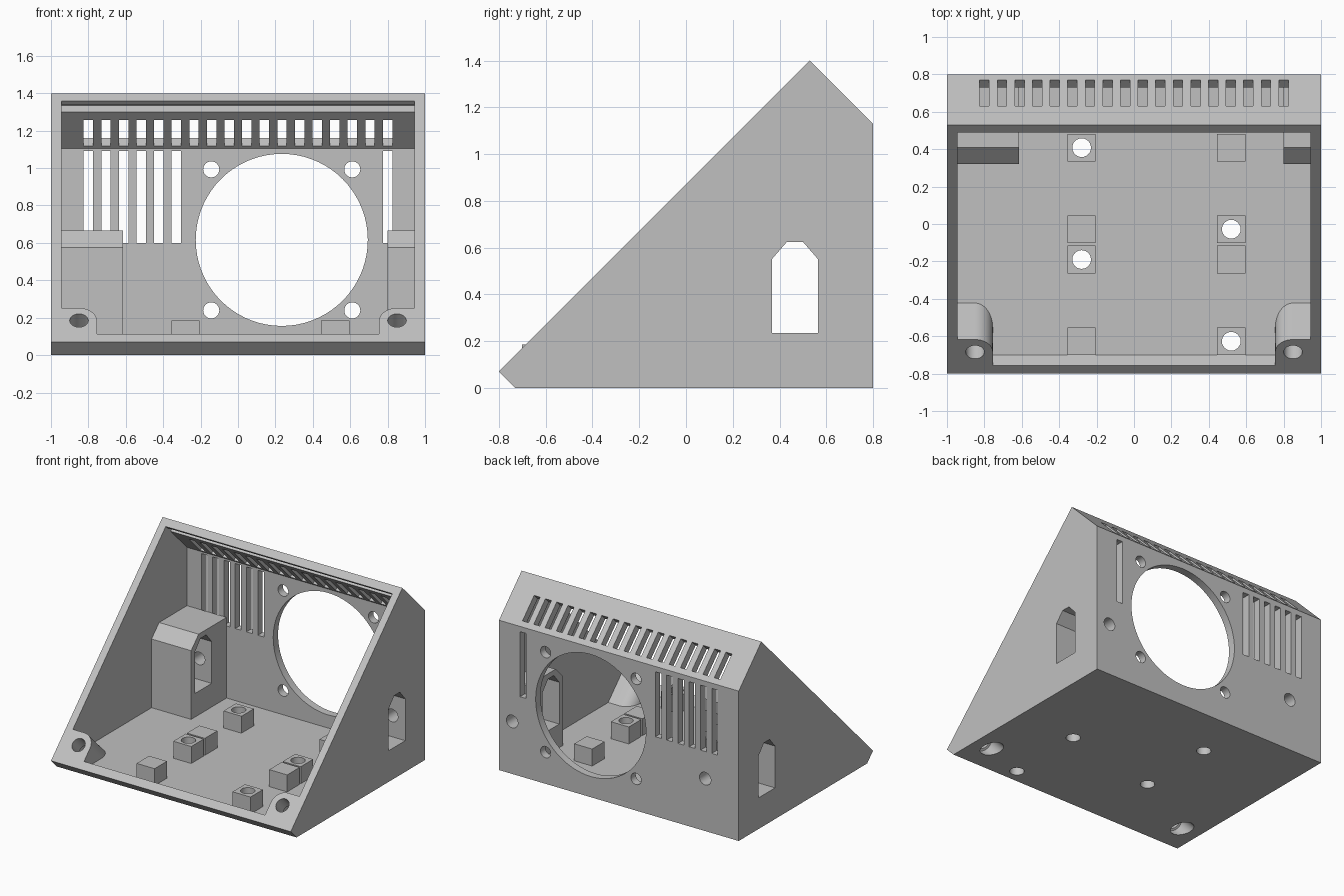
import bpy, bmesh, math
from mathutils import Vector

old = bpy.data.objects.get("Cube")
if old:
    bpy.data.objects.remove(old, do_unlink=True)

X, Y, Z = Vector((1, 0, 0)), Vector((0, 1, 0)), Vector((0, 0, 1))
UP_SLOPE = Vector((0, 1, 1)).normalized()    # along the open front
INTO = Vector((0, 1, -1)).normalized()       # square to the open front
WALL, FLOOR, BACK = 0.945, 0.057, 0.742

grey = bpy.data.materials.new("light_grey_plastic")
grey.use_nodes = True
grey.diffuse_color = (0.53, 0.53, 0.53, 1)
grey.node_tree.nodes["Principled BSDF"].inputs["Base Color"].default_value = grey.diffuse_color


def group(name):
    coll = bpy.data.collections.new(name)
    bpy.context.scene.collection.children.link(coll)
    return coll


def solid(name, coll, pts, u, v, w, lo, hi, origin=(0, 0, 0)):
    """Extrude the profile pts (in axes u, v) along w from lo to hi."""
    o = Vector(origin)
    bm = bmesh.new()
    rings = [[bm.verts.new(o + u * a + v * b + w * d) for a, b in pts] for d in (lo, hi)]
    bm.faces.new(rings[0])
    bm.faces.new(rings[1])
    n = len(pts)
    for i in range(n):
        j = (i + 1) % n
        bm.faces.new((rings[0][i], rings[0][j], rings[1][j], rings[1][i]))
    bmesh.ops.recalc_face_normals(bm, faces=bm.faces)
    me = bpy.data.meshes.new(name)
    bm.to_mesh(me)
    bm.free()
    me.materials.append(grey)
    ob = bpy.data.objects.new(name, me)
    coll.objects.link(ob)
    return ob


def rect(a0, a1, b0, b1):
    return [(a0, b0), (a1, b0), (a1, b1), (a0, b1)]


def arc(r, n, start=0.0, end=math.tau, cx=0.0, cy=0.0):
    return [(cx + r * math.cos(start + (end - start) * i / n),
             cy + r * math.sin(start + (end - start) * i / n)) for i in range(n)]


def combine(target, coll, operation):
    mod = target.modifiers.new(coll.name, "BOOLEAN")
    mod.operation, mod.solver = operation, "EXACT"
    mod.operand_type, mod.collection = "COLLECTION", coll
    deps = bpy.context.evaluated_depsgraph_get()
    mesh = bpy.data.meshes.new_from_object(target.evaluated_get(deps))
    target.modifiers.clear()
    target.data = mesh
    for ob in list(coll.objects):
        bpy.data.objects.remove(ob, do_unlink=True)
    bpy.data.collections.remove(coll)


# Outer wedge
body = bpy.context.scene.collection
case = solid("sloped_enclosure", body,
             [(-0.8, 0.07), (-0.73, 0), (0.8, 0), (0.8, 1.13), (0.53, 1.4)],
             Y, Z, X, -1, 1)

# Cavity, open through the slope
hollow = group("hollow")
cavity = solid("cavity", hollow,
               [(-0.70, FLOOR), (BACK, FLOOR), (BACK, 1.105), (0.4385, 1.4085), (-0.807, 0.164)],
               Y, Z, X, -WALL, WALL)

# Solid areas kept inside the cavity: port housings and corner screw bosses
keep = group("keep")
for x0, x1 in ((-1, -0.615), (0.80, 1)):
    solid("port_housing", keep,
          [(0.32, 0), (0.78, 0), (0.78, 0.665), (0.41, 0.665), (0.32, 0.575)],
          Y, Z, X, x0, x1)
BOSS = (0.85, -0.685, 0.185)
for side in (1, -1):
    outline = [(-0.095, -0.2), (0.15, -0.2), (0.15, 0.095)]
    outline += arc(0.095, 16, math.pi / 2, math.pi) + [(-0.095, 0)]
    solid("corner_boss", keep, outline, X * side, UP_SLOPE, INTO, -0.15, 0.4,
          (side * BOSS[0], BOSS[1], BOSS[2]))
combine(cavity, keep, "DIFFERENCE")
combine(case, hollow, "DIFFERENCE")

# Board standoffs on the floor
posts = group("posts")
POST_X, POST_Y = (-0.28, 0.52), (0.408, -0.028, -0.19, -0.627)
for px in POST_X:
    for py in POST_Y:
        solid("standoff", posts, rect(px - 0.075, px + 0.075, py - 0.074, py + 0.074),
              X, Y, Z, 0.02, 0.185)
combine(case, posts, "UNION")

cuts = group("cuts")

# Standoff screw holes, alternating between the columns
for i, py in enumerate(POST_Y):
    solid("standoff_hole", cuts, arc(0.05, 24), X, Y, Z, -0.1, 0.3, (POST_X[i % 2], py, 0))

# Fan opening with four screw holes
FAN_X, FAN_Z, PITCH = 0.234, 0.616, 0.377
solid("fan_opening", cuts, arc(0.46, 72), X, Z, Y, 0.70, 0.9, (FAN_X, 0, FAN_Z))
for sx in (1, -1):
    for sz in (1, -1):
        solid("fan_screw_hole", cuts, arc(0.043, 24), X, Z, Y, 0.70, 0.9,
              (FAN_X + sx * PITCH, 0, FAN_Z + sz * PITCH))

# Vent slots: a full row in the top bevel, some in the back wall
COUNT, HALF = 18, 0.025
for i in range(COUNT):
    cx = -0.8 + 1.6 * i / (COUNT - 1)
    solid("top_vent", cuts, rect(cx - HALF, cx + HALF, 0.39 / math.sqrt(2), 0.668 / math.sqrt(2)),
          X, -INTO, UP_SLOPE, 1.25, 1.45)
    if i < 6 or i == COUNT - 1:
        in_housing = cx < -0.6 or cx > 0.75
        solid("back_vent", cuts, rect(cx - HALF, cx + HALF, 0.6, 1.09),
              X, Z, Y, BACK if in_housing else 0.70, 0.9)

# Side ports through walls and housings
port = [(0.367, 0.235), (0.565, 0.235), (0.565, 0.55), (0.5, 0.625), (0.432, 0.625), (0.367, 0.55)]
for lo, hi in ((-1.1, -0.55), (0.75, 1.1)):
    solid("side_port", cuts, port, Y, Z, X, lo, hi)

# Screw holes from the back into the ports
for hx in (-0.72, 0.89):
    solid("port_screw_hole", cuts, arc(0.048, 24), X, Z, Y, 0.5, 0.9, (hx, 0, 0.395))

# Corner screw holes, widened below for the heads
for side in (1, -1):
    at = (side * BOSS[0], BOSS[1], BOSS[2])
    solid("corner_hole", cuts, arc(0.05, 24), X, UP_SLOPE, INTO, -0.1, 0.2, at)
    solid("corner_counterbore", cuts, arc(0.068, 24), X, UP_SLOPE, INTO, 0.12, 0.5, at)

# Lid groove under the top rim
solid("lid_groove", cuts, [(0.527, 1.28), (0.582, 1.335), (0.542, 1.375), (0.487, 1.32)],
      Y, Z, X, -WALL, WALL)
combine(case, cuts, "DIFFERENCE")

# Smooth the round holes, keep the edges crisp
bpy.ops.object.select_all(action="DESELECT")
case.select_set(True)
bpy.context.view_layer.objects.active = case
bpy.ops.object.shade_smooth_by_angle(angle=math.radians(30))
